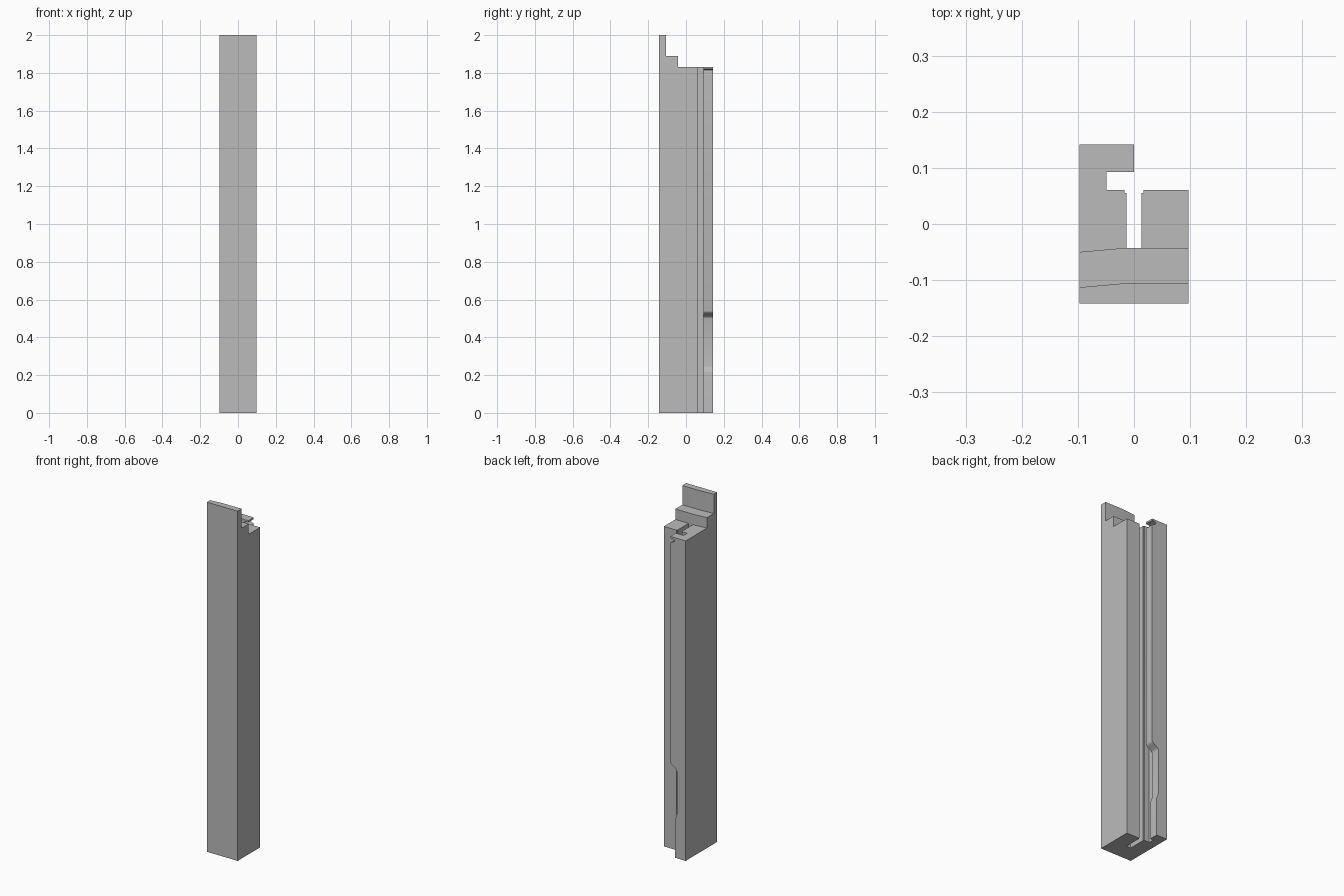
import bpy, bmesh, math
from mathutils import Vector

cube = bpy.data.objects.get("Cube")
if cube:
    bpy.data.objects.remove(cube, do_unlink=True)

grey = bpy.data.materials.new("plain grey")
grey.use_nodes = True
grey.diffuse_color = (0.5, 0.5, 0.5, 1)
grey.node_tree.nodes["Principled BSDF"].inputs["Base Color"].default_value = grey.diffuse_color

W, D = 0.0975, 0.142      # half width and half depth
TOP, STEP, HEIGHT = 1.83, 1.89, 2.0


def prism(name, outline, direction):
    """Extrude a closed outline of 3D points along a direction."""
    bm = bmesh.new()
    face = bm.faces.new([bm.verts.new(p) for p in outline])
    moved = bmesh.ops.extrude_face_region(bm, geom=[face])["geom"]
    verts = [v for v in moved if isinstance(v, bmesh.types.BMVert)]
    bmesh.ops.translate(bm, verts=verts, vec=Vector(direction))
    bmesh.ops.recalc_face_normals(bm, faces=bm.faces)
    mesh = bpy.data.meshes.new(name)
    bm.to_mesh(mesh)
    bm.free()
    mesh.materials.append(grey)
    obj = bpy.data.objects.new(name, mesh)
    bpy.context.collection.objects.link(obj)
    return obj


def upright(name, plan, z0, z1):
    return prism(name, [(x, y, z0) for x, y in plan], (0, 0, z1 - z0))


def cut(target, cutter):
    """Subtract a cutter, apply the result and remove the cutter."""
    cutter.hide_render = True
    mod = target.modifiers.new("cut", 'BOOLEAN')
    mod.operation, mod.solver, mod.object = 'DIFFERENCE', 'EXACT', cutter
    bpy.context.view_layer.objects.active = target
    bpy.ops.object.modifier_apply(modifier=mod.name)
    bpy.data.objects.remove(cutter, do_unlink=True)


def ease(x0, z0, x1, z1, steps=8):
    """S-shaped run of points from one tip position to another."""
    pts = []
    for i in range(steps + 1):
        t = i / steps
        pts.append((x0 + (x1 - x0) * (1 - math.cos(math.pi * t)) / 2, z0 + (z1 - z0) * t))
    return pts


# Post: block with a slot in the back and a hooked lip
post = upright("post", [
    (-W, -D), (W, -D), (W, 0.061), (0.0165, 0.061), (0.0165, 0.055),
    (0.0135, 0.055), (0.0135, -0.043), (-0.0135, -0.043), (-0.0135, 0.055),
    (-0.017, 0.055), (-0.017, 0.061), (-0.049, 0.061), (-0.049, 0.093),
    (0, 0.093), (0, D), (-W, D)], 0, HEIGHT)

# Two steps down behind the front plate, slightly skewed on one side
for y, z in ((-0.043, TOP), (-0.106, STEP)):
    cut(post, upright("step_cutter", [
        (-0.2, y - 0.016), (-0.02, y), (0.2, y), (0.2, 0.3), (-0.2, 0.3)], z, 2.2))

# Hook tip: long relief low down, small notch under the top
relief = [(0.02, -0.1), (-0.03, -0.1)] + ease(-0.03, 0.21, -0.041, 0.25) \
    + ease(-0.041, 0.50, 0.0, 0.54) + [(0.02, 0.54)]
notch = [(0.02, 1.79), (0.0, 1.79)] + ease(0.0, 1.792, -0.026, 1.81, 5) \
    + [(-0.026, 1.815), (-0.015, 1.82), (0.02, 1.82)]
for outline in (relief, notch):
    cut(post, prism("hook_cutter", [(x, 0.08, z) for x, z in outline], (0, 0.1, 0)))

# Smooth the curved runs only
bpy.ops.object.select_all(action='DESELECT')
post.select_set(True)
bpy.context.view_layer.objects.active = post
bpy.ops.object.shade_smooth_by_angle(angle=math.radians(25))
